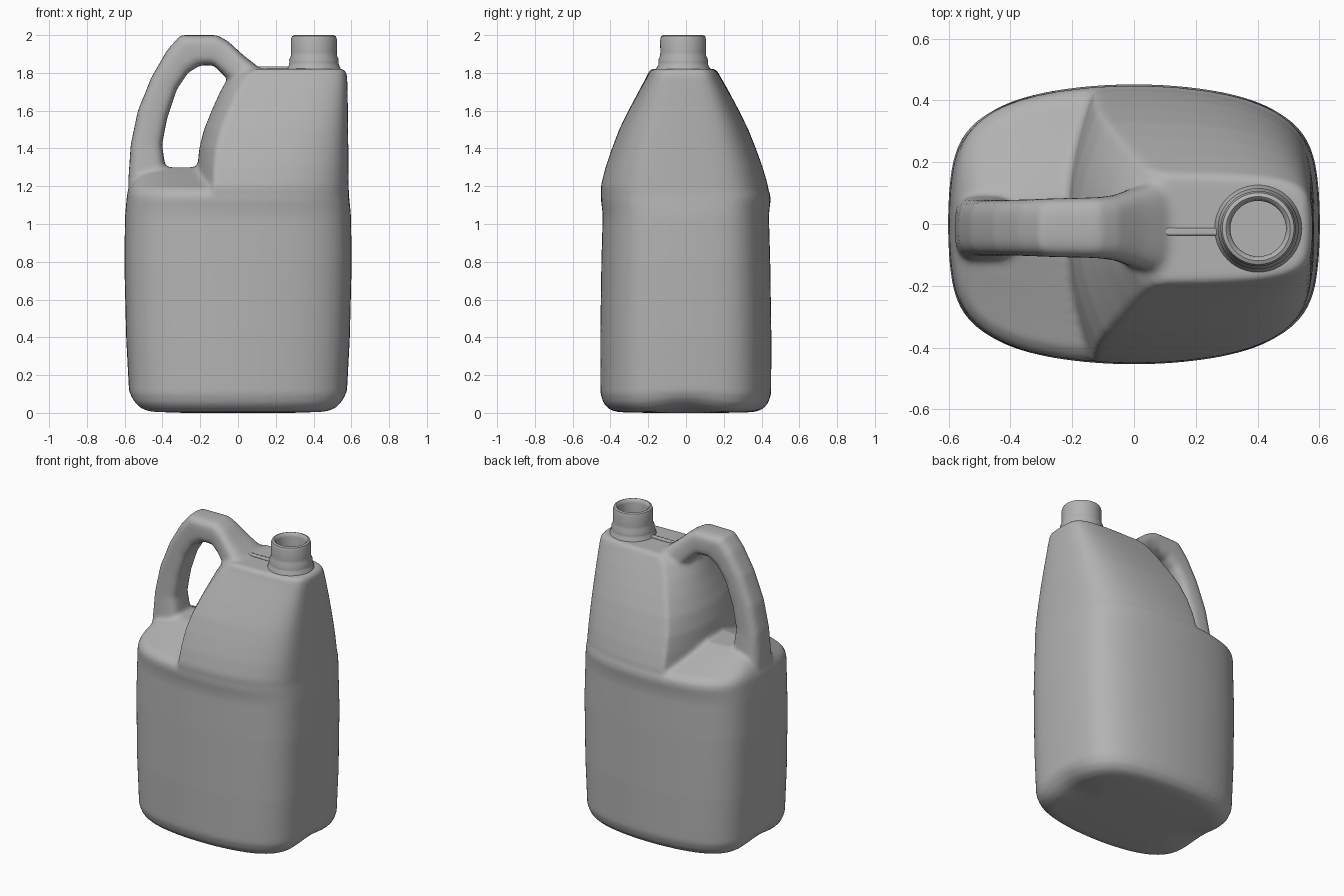
import bpy, bmesh, math
from mathutils import Vector

if "Cube" in bpy.data.objects:
    bpy.data.objects.remove(bpy.data.objects["Cube"])

plastic = bpy.data.materials.new("grey plastic")
plastic.use_nodes = True
COLOUR = (0.45, 0.45, 0.45, 1)
plastic.diffuse_color = COLOUR
plastic.node_tree.nodes["Principled BSDF"].inputs["Base Color"].default_value = COLOUR


def add_object(name, bm):
    bmesh.ops.recalc_face_normals(bm, faces=bm.faces[:])
    mesh = bpy.data.meshes.new(name)
    bm.to_mesh(mesh)
    bm.free()
    mesh.materials.append(plastic)
    for poly in mesh.polygons:
        poly.use_smooth = True
    obj = bpy.data.objects.new(name, mesh)
    bpy.context.collection.objects.link(obj)
    return obj


def unit_ring(power, bow=0.0, count=120):
    """Rounded rectangle with half sizes of one; bow makes its sides bulge."""
    points = []
    for i in range(count):
        a = math.tau * (i + 0.5) / count
        c, s = math.cos(a), math.sin(a)
        r = (abs(c) ** power + abs(s) ** power) ** (-1 / power)
        u, v = r * c, r * s
        points.append((u * (1 - 0.35 * bow * v * v), v * (1 - bow * u * u)))
    return points


def loft(bm, rings):
    """Closed skin through a list of rings."""
    loops = [[bm.verts.new(p) for p in ring] for ring in rings]
    n = len(loops[0])
    for a, b in zip(loops, loops[1:]):
        for i in range(n):
            j = (i + 1) % n
            bm.faces.new((a[i], a[j], b[j], b[i]))
    bm.faces.new(loops[0][::-1])
    bm.faces.new(loops[-1])


bm = bmesh.new()

# Lower tank with sloping shoulder: height, half width, half depth, base notch
tank = [(0, .3, .2, 0), (.004, .49, .36, .025), (.018, .53, .405, .03),
        (.05, .56, .435, .03), (.1, .577, .452, .015), (.4, .592, .453, 0),
        (.8, .602, .447, 0), (1.04, .598, .44, 0), (1.09, .594, .444, 0),
        (1.13, .59, .45, 0), (1.165, .586, .445, 0), (1.195, .575, .41, 0),
        (1.225, .56, .32, 0), (1.26, .535, .22, 0), (1.3, .48, .1, 0)]
loft(bm, [[(u * hx, v * hy - .001, z + notch * u ** 4 * math.exp(-(v / .4) ** 2))
           for u, v in unit_ring(6, .2)] for z, hx, hy, notch in tank])

# Tapered upper tank: height, half width, half depth, left wall, y shift, bow
upper = [(1.1, .588, .442, -.23, -.006, .2), (1.2, .586, .443, -.22, -.008, .2),
         (1.3, .585, .416, -.215, -.01, .19), (1.4, .584, .381, -.205, -.011, .18),
         (1.5, .583, .342, -.18, -.012, .17), (1.6, .582, .293, -.14, -.012, .15),
         (1.7, .58, .24, -.095, -.012, .12), (1.78, .578, .196, -.05, -.013, .09),
         (1.812, .57, .18, -.01, -.015, .07), (1.822, .55, .165, .02, -.015, .07)]
loft(bm, [[(max(u * hx, wall + .09 * v * v), v * hy + shift, z)
           for u, v in unit_ring(6, bow)] for z, hx, hy, wall, shift, bow in upper])

# Carrying handle: outer x and z, inner x and z, half thickness
handle = [(-.58, 1.08, -.34, 1.08, .14), (-.58, 1.24, -.38, 1.27, .105),
          (-.568, 1.42, -.402, 1.42, .092), (-.53, 1.6, -.375, 1.56, .09),
          (-.457, 1.78, -.325, 1.71, .09), (-.375, 1.92, -.265, 1.8, .092),
          (-.305, 2.0, -.2, 1.84, .095), (-.11, 2.0, -.13, 1.84, .098),
          (-.05, 1.965, -.078, 1.79, .105), (.03, 1.892, -.02, 1.73, .13),
          (.12, 1.822, .05, 1.68, .155)]
rings = []
for ox, oz, ix, iz, hy in handle:
    outer, inner = Vector((ox, -.012, oz)), Vector((ix, -.012, iz))
    mid, half = (outer + inner) / 2, (outer - inner) / 2
    rings.append([mid + half * u + Vector((0, hy * v, 0)) for u, v in unit_ring(3.5)])
loft(bm, rings)

# Blend tank and handle into one moulded skin
body = add_object("jug_body", bm)
remesh = body.modifiers.new("fuse", 'REMESH')
remesh.mode = 'VOXEL'
remesh.voxel_size = 0.013
remesh.use_smooth_shade = True
smooth = body.modifiers.new("soften", 'SMOOTH')
smooth.factor = 0.5
smooth.iterations = 8

# Open neck with collar, turned around its own axis
profile = [(.145, 1.8), (.14, 1.828), (.132, 1.842), (.13, 1.855), (.131, 1.87),
           (.122, 1.89), (.121, 1.91), (.122, 1.975), (.116, 1.995), (.104, 2.0),
           (.094, 1.992), (.09, 1.975), (.09, 1.88), (0, 1.88)]
bm = bmesh.new()
points = [bm.verts.new((r, 0, z)) for r, z in profile]
edges = [bm.edges.new(pair) for pair in zip(points, points[1:])]
bmesh.ops.spin(bm, geom=points + edges, cent=(0, 0, 0), axis=(0, 0, 1),
               angle=math.tau, steps=48)
bmesh.ops.remove_doubles(bm, verts=bm.verts[:], dist=0.0005)
neck = add_object("neck", bm)
neck.location = (.402, -.015, 0)

# Mould seam between handle and neck
bm = bmesh.new()
bmesh.ops.create_cube(bm, size=1)
for v in bm.verts:
    v.co = (.185 + v.co.x * .23, -.025 + v.co.y * .025, 1.822 + v.co.z * .026)
seam = add_object("mould_seam", bm)
bevel = seam.modifiers.new("round", 'BEVEL')
bevel.width = 0.006
bevel.segments = 2

for obj in (neck, seam):
    bpy.ops.object.select_all(action='DESELECT')
    obj.select_set(True)
    bpy.context.view_layer.objects.active = obj
    bpy.ops.object.shade_smooth_by_angle(angle=math.radians(50))
